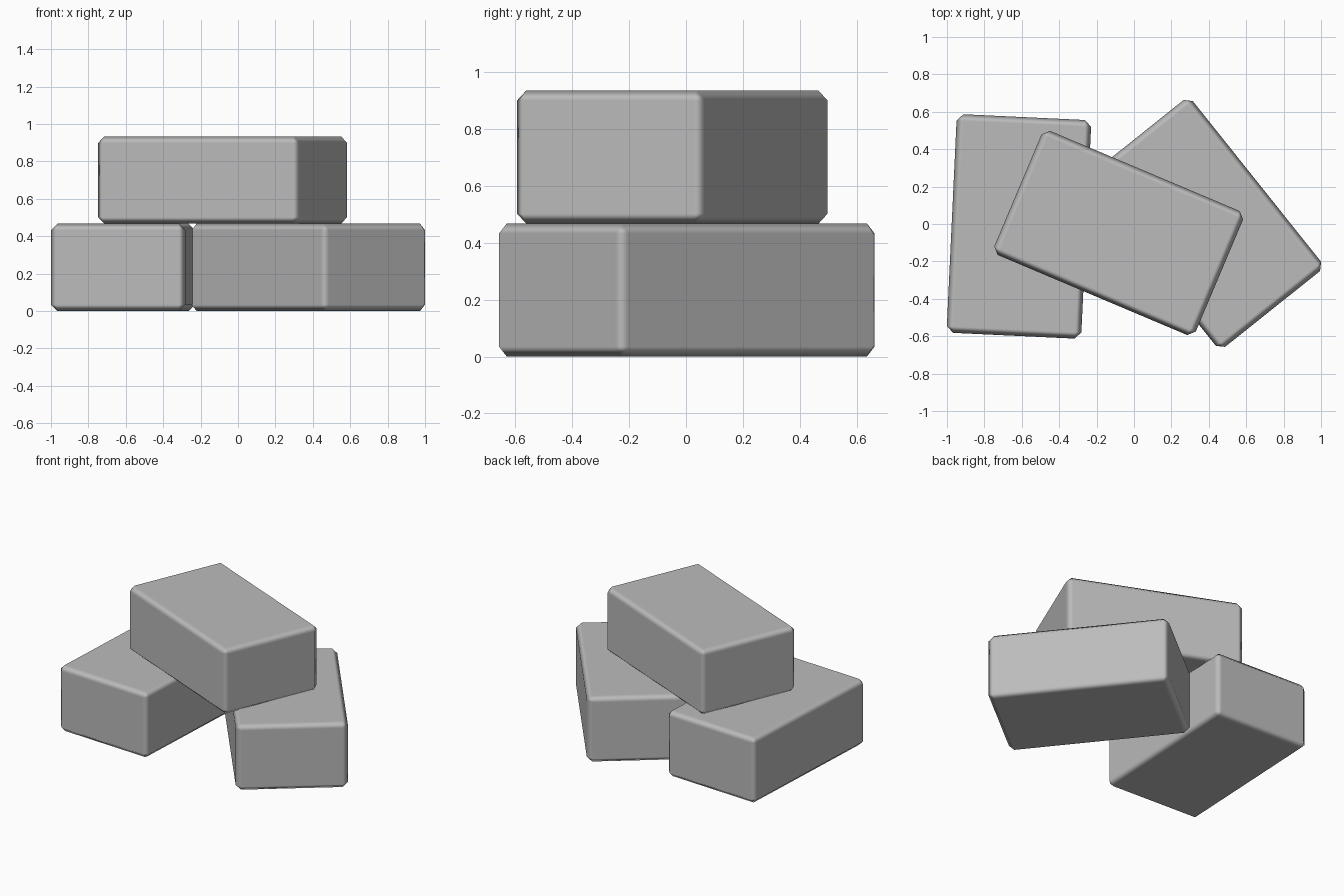
import bpy
import math

cube = bpy.data.objects.get("Cube")
if cube:
    bpy.data.objects.remove(cube, do_unlink=True)

# Single stone colour
stone = bpy.data.materials.new("stone grey")
stone.use_nodes = True
GREY = (0.5, 0.5, 0.5, 1.0)
stone.diffuse_color = GREY
stone.node_tree.nodes["Principled BSDF"].inputs["Base Color"].default_value = GREY

LENGTH, WIDTH, HEIGHT, CHAMFER = 1.17, 0.72, 0.467, 0.035


def brick(name, x, y, level, angle):
    """Chamfered block lying flat, its long side turned by angle degrees."""
    bpy.ops.mesh.primitive_cube_add(size=1)
    ob = bpy.context.object
    ob.name = name
    ob.scale = (LENGTH, WIDTH, HEIGHT)
    bpy.ops.object.transform_apply(location=False, rotation=False, scale=True)
    ob.location = (x, y, (level + 0.5) * HEIGHT)
    ob.rotation_euler.z = math.radians(angle)
    ob.data.materials.append(stone)
    bpy.ops.object.shade_smooth()
    # Worn edges: one chamfer, shaded softly into the flat faces
    bevel = ob.modifiers.new("worn_edges", 'BEVEL')
    bevel.width = CHAMFER
    bevel.segments = 1
    bevel.harden_normals = True
    return ob


# Two bricks on the ground, one lying across them
brick("right_brick", -0.615, -0.013, 0, 87.3)
brick("left_brick", 0.376, 0.003, 0, -51.4)
brick("top_brick", -0.082, -0.048, 1, -22.9)
